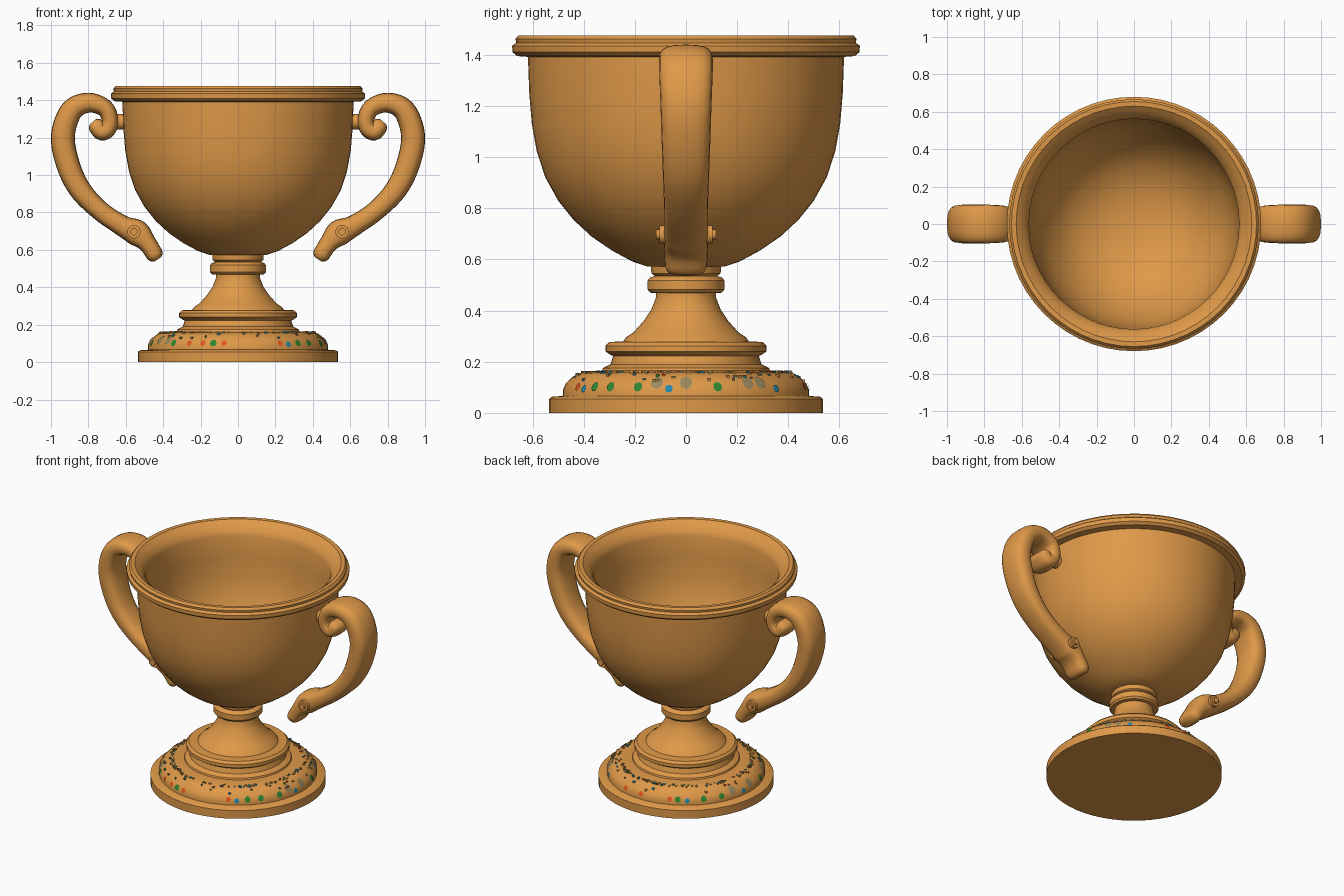
import bpy, bmesh, math, random
from mathutils import Vector

if "Cube" in bpy.data.objects:
    bpy.data.objects.remove(bpy.data.objects["Cube"])

random.seed(4)


def material(name, rgb):
    m = bpy.data.materials.new(name)
    m.diffuse_color = (*rgb, 1)
    m.use_nodes = True
    m.node_tree.nodes["Principled BSDF"].inputs["Base Color"].default_value = m.diffuse_color
    return m


gold = material("warm gold", (0.74, 0.32, 0.066))
PAINTS = [material("enamel green", (0.03, 0.24, 0.03)),
          material("enamel blue", (0.02, 0.25, 0.42)),
          material("enamel orange", (0.78, 0.09, 0.012)),
          material("enamel grey", (0.33, 0.25, 0.11))]


def finish(name, bm, mats, angle=35):
    me = bpy.data.meshes.new(name)
    bm.to_mesh(me)
    bm.free()
    ob = bpy.data.objects.new(name, me)
    bpy.context.collection.objects.link(ob)
    for m in mats:
        me.materials.append(m)
    bpy.ops.object.select_all(action='DESELECT')
    ob.select_set(True)
    bpy.context.view_layer.objects.active = ob
    bpy.ops.object.shade_smooth_by_angle(angle=math.radians(angle))
    return ob


def lathe(name, profile, segs=56):
    bm = bmesh.new()
    rings = []
    for r, z in profile:
        rings.append([bm.verts.new((r * math.cos(math.tau * i / segs),
                                    r * math.sin(math.tau * i / segs), z)) for i in range(segs)])
    for a, b in zip(rings, rings[1:]):
        for i in range(segs):
            j = (i + 1) % segs
            bm.faces.new((a[i], a[j], b[j], b[i]))
    bmesh.ops.remove_doubles(bm, verts=bm.verts, dist=1e-5)
    bmesh.ops.recalc_face_normals(bm, faces=bm.faces)
    return finish(name, bm, [gold])


def mirror_x(ob):
    ob.modifiers.new("mirror", 'MIRROR')


# Turned foot: plinth, enamelled band, stepped stem
lathe("base_plinth", [(0, 0), (0.535, 0), (0.535, 0.055), (0.525, 0.063), (0.46, 0.068), (0, 0.068)])
BAND = [(0.482, 0.064), (0.481, 0.09), (0.47, 0.115), (0.447, 0.138), (0.425, 0.153), (0.395, 0.16)]
lathe("base_band", [(0, 0.06)] + BAND + [(0.33, 0.165), (0, 0.165)])
lathe("stem", [(0, 0.16), (0.33, 0.16), (0.325, 0.175), (0.295, 0.19), (0.285, 0.222), (0.30, 0.23),
               (0.315, 0.24), (0.315, 0.262), (0.30, 0.277), (0.245, 0.28), (0.235, 0.295),
               (0.205, 0.315), (0.165, 0.36), (0.135, 0.405), (0.118, 0.45), (0.118, 0.468),
               (0.14, 0.47), (0.15, 0.482), (0.15, 0.518), (0.14, 0.53), (0.122, 0.535),
               (0.135, 0.545), (0.138, 0.575), (0, 0.575)])

# Bowl with rolled rim and hollow inside
lathe("bowl", [(0, 0.57), (0.15, 0.572), (0.21, 0.592), (0.29, 0.635), (0.37, 0.69), (0.44, 0.755),
               (0.50, 0.83), (0.55, 0.92), (0.583, 1.02), (0.603, 1.13), (0.613, 1.25), (0.618, 1.392),
               (0.66, 1.395), (0.678, 1.41), (0.68, 1.435), (0.664, 1.447), (0.667, 1.462),
               (0.655, 1.476), (0.63, 1.475), (0.605, 1.455), (0.575, 1.425), (0.562, 1.39),
               (0.56, 1.25), (0.55, 1.13), (0.53, 1.02), (0.495, 0.93), (0.445, 0.84), (0.385, 0.765),
               (0.31, 0.70), (0.21, 0.65), (0.1, 0.625), (0, 0.62)])

# Handle: scroll swept along a path of (x, z, half thickness, half width)
PATH = [(0.757, 1.262, 0.045, 0.085), (0.728, 1.232, 0.047, 0.09), (0.695, 1.25, 0.046, 0.092),
        (0.685, 1.30, 0.045, 0.095), (0.715, 1.36, 0.048, 0.10), (0.80, 1.387, 0.053, 0.104),
        (0.89, 1.345, 0.06, 0.105), (0.936, 1.21, 0.064, 0.10), (0.909, 1.057, 0.063, 0.095),
        (0.845, 0.923, 0.059, 0.09), (0.738, 0.81, 0.053, 0.086), (0.62, 0.73, 0.056, 0.086),
        (0.54, 0.69, 0.07, 0.087), (0.485, 0.635, 0.05, 0.085), (0.445, 0.575, 0.046, 0.082)]


def catmull(p0, p1, p2, p3, t):
    return 0.5 * (2 * p1 + (p2 - p0) * t + (2 * p0 - 5 * p1 + 4 * p2 - p3) * t * t
                  + (3 * p1 - p0 - 3 * p2 + p3) * t ** 3)


def make_handle(sides=20, steps=5):
    p = [Vector(q) for q in PATH]
    p = [2 * p[0] - p[1]] + p + [2 * p[-1] - p[-2]]
    line = [catmull(*p[i:i + 4], s / steps) for i in range(len(p) - 3) for s in range(steps)] + [p[-2]]
    tangents = [Vector((b[0] - a[0], b[1] - a[1])).normalized()
                for a, b in zip(line[:1] + line, line[1:] + line[-1:])]
    # rounded ends: extra sections that shrink past each end
    stations = [(q, t, 1.0, 0.0) for q, t in zip(line, tangents)]
    for scale, push in ((0.85, 0.018), (0.5, 0.03)):
        stations.insert(0, (line[0], tangents[0], scale, -push))
        stations.append((line[-1], tangents[-1], scale, push))
    bm = bmesh.new()
    rings = []
    for q, t, scale, push in stations:
        ring = []
        for k in range(sides):
            a = math.tau * k / sides
            c, s = math.cos(a), math.sin(a)
            u = math.copysign(abs(c) ** 0.72, c) * q[2] * scale
            v = math.copysign(abs(s) ** 0.72, s) * (q[3] - q[2] * (1 - scale))
            ring.append(bm.verts.new((q[0] + t.x * push - t.y * u, v, q[1] + t.y * push + t.x * u)))
        rings.append(ring)
    for a, b in zip(rings, rings[1:]):
        for i in range(sides):
            j = (i + 1) % sides
            bm.faces.new((a[i], a[j], b[j], b[i]))
    bm.faces.new(rings[0])
    bm.faces.new(rings[-1])
    bmesh.ops.recalc_face_normals(bm, faces=bm.faces)
    mirror_x(finish("handle", bm, [gold], 45))


make_handle()


# Rivets through the lower handle and pegs joining the scroll to the bowl
def peg(name, loc, radius, length, rot):
    bpy.ops.mesh.primitive_cylinder_add(vertices=14, radius=radius, depth=length)
    ob = bpy.context.object
    ob.name = name
    ob.data.transform(Vector(rot).to_track_quat('Z', 'Y').to_matrix().to_4x4())
    for v in ob.data.vertices:
        v.co += Vector(loc)
    ob.data.materials.append(gold)
    bpy.ops.object.shade_smooth_by_angle(angle=math.radians(35))
    mirror_x(ob)


peg("handle_rivet", (0.556, 0, 0.697), 0.036, 0.208, (0, 1, 0))
peg("handle_rivet_cap", (0.556, 0, 0.697), 0.02, 0.236, (0, 1, 0))
peg("handle_peg", (0.635, 0, 1.285), 0.042, 0.09, (1, 0, 0))


# Enamel dots and flecks on the base band
def band_radius(z):
    for (r0, z0), (r1, z1) in zip(BAND, BAND[1:]):
        if z <= z1:
            return r0 + (r1 - r0) * (z - z0) / (z1 - z0)
    return BAND[-1][0]


GREEN, BLUE, ORANGE, GREY = range(4)
SIZES = {GREEN: 0.018, BLUE: 0.015, ORANGE: 0.015, GREY: 0.024}
# angle in degrees around the foot, colour
DOTS = [(-142, GREY), (-136, GREEN), (-123, ORANGE), (-113, ORANGE), (-106, GREEN), (-99, ORANGE),
        (-62, ORANGE), (-56, BLUE), (-48, GREEN), (-38, GREEN), (-23, GREEN), (-14, GREY), (-8, BLUE),
        (0, GREY), (15, GREEN), (31, GREY), (38, GREY), (47, BLUE), (75, ORANGE), (90, ORANGE),
        (113, ORANGE), (119, GREEN), (126, BLUE), (138, GREEN), (152, GREEN), (162, GREY),
        (172, BLUE), (180, GREY), (196, GREEN), (208, GREY)]
dots = bmesh.new()
for deg, color in DOTS:
    ang, size = math.radians(deg), SIZES[color]
    zc = {GREY: 0.118, BLUE: 0.095}.get(color, 0.102)
    ring = []
    for k in range(12):
        a = math.tau * k / 12
        z = zc + size * math.sin(a)
        r = band_radius(z) + 0.004
        th = ang + size * math.cos(a) / r
        ring.append(dots.verts.new((r * math.cos(th), r * math.sin(th), z)))
    # fan from a raised centre so the plate follows the band's curve
    rc = band_radius(zc) + 0.005
    centre = dots.verts.new((rc * math.cos(ang), rc * math.sin(ang), zc))
    for k in range(12):
        dots.faces.new((ring[k], ring[(k + 1) % 12], centre)).material_index = color
finish("enamel_dots", dots, PAINTS)

flecks = bmesh.new()
RING = 190
for i in range(RING + 40):
    ang = random.uniform(0, math.tau)
    z = 0.158 if i < RING else random.uniform(0.125, 0.155)
    r = random.uniform(0.392, 0.416) if i < RING else band_radius(z)
    color = random.choice((GREEN, BLUE, BLUE, ORANGE, GREY, 4, 4, 4, 4))
    new = bmesh.ops.create_cube(flecks, size=1)['verts']
    bmesh.ops.scale(flecks, verts=new, vec=[random.uniform(0.006, 0.015) for _ in range(3)])
    for v in new:
        x, y = v.co.x + r, v.co.y
        v.co = (x * math.cos(ang) - y * math.sin(ang), x * math.sin(ang) + y * math.cos(ang), v.co.z + z)
    for f in {f for v in new for f in v.link_faces}:
        f.material_index = color
finish("enamel_flecks", flecks, PAINTS + [gold])
